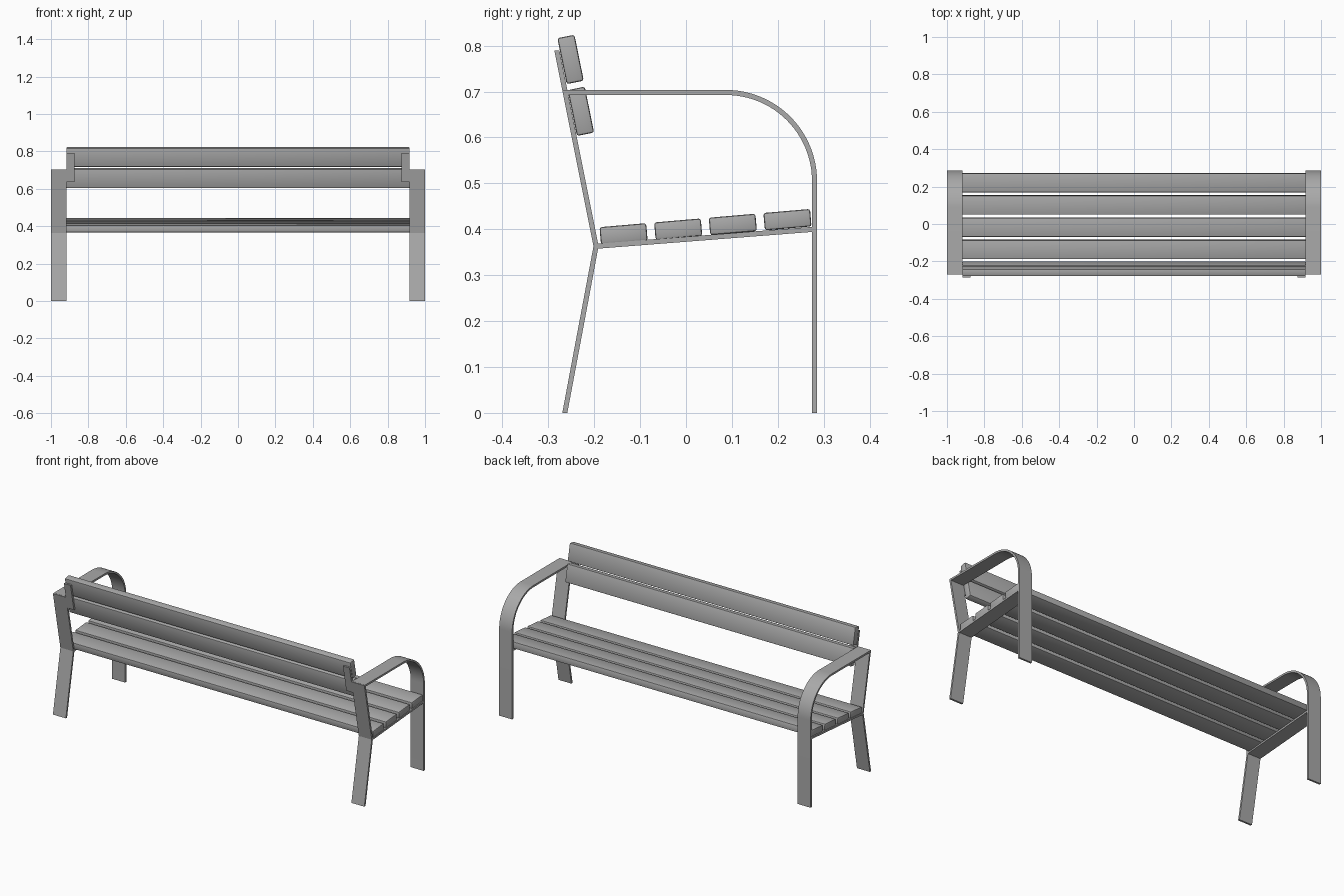
import bpy, bmesh
from math import sin, cos, radians

cube = bpy.data.objects.get("Cube")
if cube:
    bpy.data.objects.remove(cube, do_unlink=True)

grey = bpy.data.materials.new("plain grey")
grey.use_nodes = True
colour = (0.4, 0.4, 0.4, 1)
grey.diffuse_color = colour
grey.node_tree.nodes["Principled BSDF"].inputs["Base Color"].default_value = colour

INNER, OUTER = 0.917, 1.0   # x range of the flat steel frame
HALF = 0.0055               # half the steel thickness


def finish(name, bm, smooth_angle=20):
    bmesh.ops.recalc_face_normals(bm, faces=bm.faces)
    mesh = bpy.data.meshes.new(name)
    bm.to_mesh(mesh)
    bm.free()
    mesh.materials.append(grey)
    obj = bpy.data.objects.new(name, mesh)
    bpy.context.collection.objects.link(obj)
    bpy.ops.object.select_all(action="DESELECT")
    obj.select_set(True)
    bpy.context.view_layer.objects.active = obj
    bpy.ops.object.shade_smooth_by_angle(angle=radians(smooth_angle))
    return obj


def strap(name, path, x0, x1):
    """Flat bar along (y, z, normal angle) stations, spanning x0 to x1."""
    bm = bmesh.new()
    rings = []
    for y, z, angle in path:
        dy, dz = HALF * cos(angle), HALF * sin(angle)
        corners = [(x0, -1), (x1, -1), (x1, 1), (x0, 1)]
        rings.append([bm.verts.new((x, y + s * dy, z + s * dz)) for x, s in corners])
    for a, b in zip(rings, rings[1:]):
        for i in range(4):
            j = (i + 1) % 4
            bm.faces.new((a[i], a[j], b[j], b[i]))
    bm.faces.new(rings[0])
    bm.faces.new(rings[-1])
    finish(name, bm)


def slat(name, length, depth, height, y, z, tilt):
    """Timber slat with eased edges."""
    bm = bmesh.new()
    bmesh.ops.create_cube(bm, size=1)
    bmesh.ops.scale(bm, vec=(length, depth, height), verts=bm.verts)
    bmesh.ops.bevel(bm, geom=bm.edges[:], offset=0.005, segments=2,
                    profile=0.5, affect="EDGES")
    obj = finish(name, bm, 30)
    obj.location = (0, y, z)
    obj.rotation_euler.x = radians(tilt)


def back_line(z):
    return -0.196 - 0.2 * (z - 0.363)


up = radians(90)

# Rear leg bending into the back post
upright = [(-0.264, 0, 0), (-0.196, 0.363, 0), (back_line(0.703), 0.703, 0)]
# Armrest curving down into the front leg
arm = [(back_line(0.698), 0.698, up)]
for i in range(25):
    a = up * (1 - i / 24)
    arm.append((0.087 + 0.193 * cos(a), 0.505 + 0.193 * sin(a), a))
arm.append((0.28, 0, 0))
# Bar under the seat
bearer = [(-0.196, 0.363, up), (0.278, 0.4, up)]
# Plate fixing the backrest to the post
tab = [(back_line(z), z, 0) for z in (0.635, 0.79)]

for side, s in (("left", 1), ("right", -1)):
    strap(side + "_rear_leg_and_post", upright, s * INNER, s * OUTER)
    strap(side + "_armrest_and_front_leg", arm, s * INNER, s * OUTER)
    strap(side + "_seat_bearer", bearer, s * INNER, s * OUTER)
    strap(side + "_backrest_tab", tab, s * 0.875, s * INNER)

# Seat slats
for i in range(4):
    slat(f"seat_slat_{i + 1}", 1.996, 0.102, 0.038,
         -0.136 + 0.119 * i, 0.39 + 0.0103 * i, 4.9)

# Backrest slats
for name, y, z in (("lower", -0.229, 0.657), ("upper", -0.2515, 0.77)):
    slat(name + "_back_slat", 1.836, 0.038, 0.102, y, z, 11.5)
